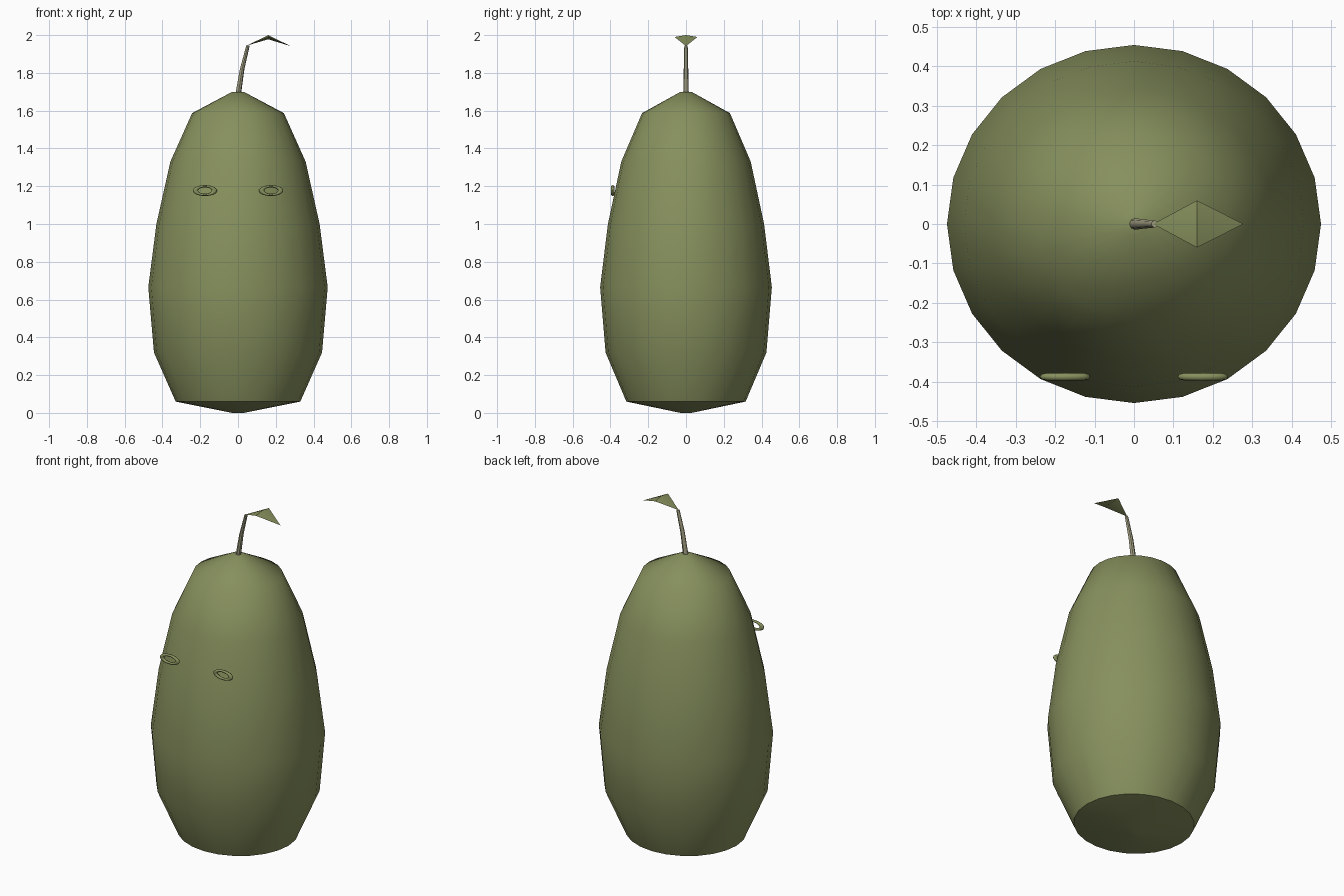
import bpy, bmesh, math
from mathutils import Vector

if "Cube" in bpy.data.objects:
    bpy.data.objects.remove(bpy.data.objects["Cube"])


def material(name, rgb):
    m = bpy.data.materials.new(name)
    m.diffuse_color = (*rgb, 1)
    m.use_nodes = True
    m.node_tree.nodes["Principled BSDF"].inputs["Base Color"].default_value = m.diffuse_color
    return m


green = material("olive green", (0.24, 0.28, 0.11))
stem_mat = material("pale stem", (0.36, 0.34, 0.22))


def finish(name, bm, mat, angle=45):
    bmesh.ops.recalc_face_normals(bm, faces=bm.faces)
    me = bpy.data.meshes.new(name)
    bm.to_mesh(me)
    bm.free()
    ob = bpy.data.objects.new(name, me)
    bpy.context.collection.objects.link(ob)
    me.materials.append(mat)
    bpy.ops.object.select_all(action='DESELECT')
    ob.select_set(True)
    bpy.context.view_layer.objects.active = ob
    bpy.ops.object.shade_smooth_by_angle(angle=math.radians(angle))
    return ob


def loft(bm, rings):
    for a, b in zip(rings, rings[1:]):
        n = len(a)
        for i in range(n):
            bm.faces.new((a[i], a[(i + 1) % n], b[(i + 1) % n], b[i]))
    bm.faces.new(rings[0])
    bm.faces.new(rings[-1])


def ring(bm, c, rx, ry, n):
    return [bm.verts.new((c[0] + rx * math.cos(2 * math.pi * i / n),
                          c[1] + ry * math.sin(2 * math.pi * i / n), c[2])) for i in range(n)]


# Body: slightly flattened lathe
profile = [(0.03, 0), (0.33, 0.06), (0.445, 0.32), (0.475, 0.665),
           (0.432, 1.0), (0.358, 1.33), (0.243, 1.587), (0.03, 1.70)]
bm = bmesh.new()
loft(bm, [ring(bm, (0, 0, z), r, r * 0.957, 24) for r, z in profile])
finish("body", bm, green)

# Stem: thin leaning stalk
bm = bmesh.new()
loft(bm, [ring(bm, (x, 0, z), r, r, 8) for x, z, r in
          [(0, 1.68, 0.015), (0.022, 1.82, 0.012), (0.053, 1.945, 0.009)]])
finish("stem", bm, stem_mat)

# Leaf: thin folded diamond
bm = bmesh.new()
base, tip, left, right, top, under = [bm.verts.new(p) for p in (
    (0.048, 0, 1.945), (0.278, 0, 1.942), (0.16, 0.06, 1.99),
    (0.16, -0.06, 1.99), (0.16, 0, 2.0), (0.16, 0, 1.978))]
for end in (base, tip):
    for side in (left, right):
        for mid in (top, under):
            bm.faces.new((end, side, mid))
finish("leaf", bm, green, 30)

# Eyes: flattened rings in front of the body
for side, name in ((-1, "left_eye"), (1, "right_eye")):
    bm = bmesh.new()
    n, m = 24, 8
    grid = []
    for i in range(n):
        a = 2 * math.pi * i / n
        row = []
        for j in range(m):
            b = 2 * math.pi * j / m
            r = 0.05 + 0.014 * math.cos(b)
            row.append(bm.verts.new((side * 0.175 + r * math.cos(a),
                                     -0.388 + 0.009 * math.sin(b),
                                     1.177 + 0.45 * r * math.sin(a))))
        grid.append(row)
    for i in range(n):
        for j in range(m):
            p, q, k = grid[i], grid[(i + 1) % n], (j + 1) % m
            bm.faces.new((p[j], q[j], q[k], p[k]))
    finish(name, bm, green, 60)
